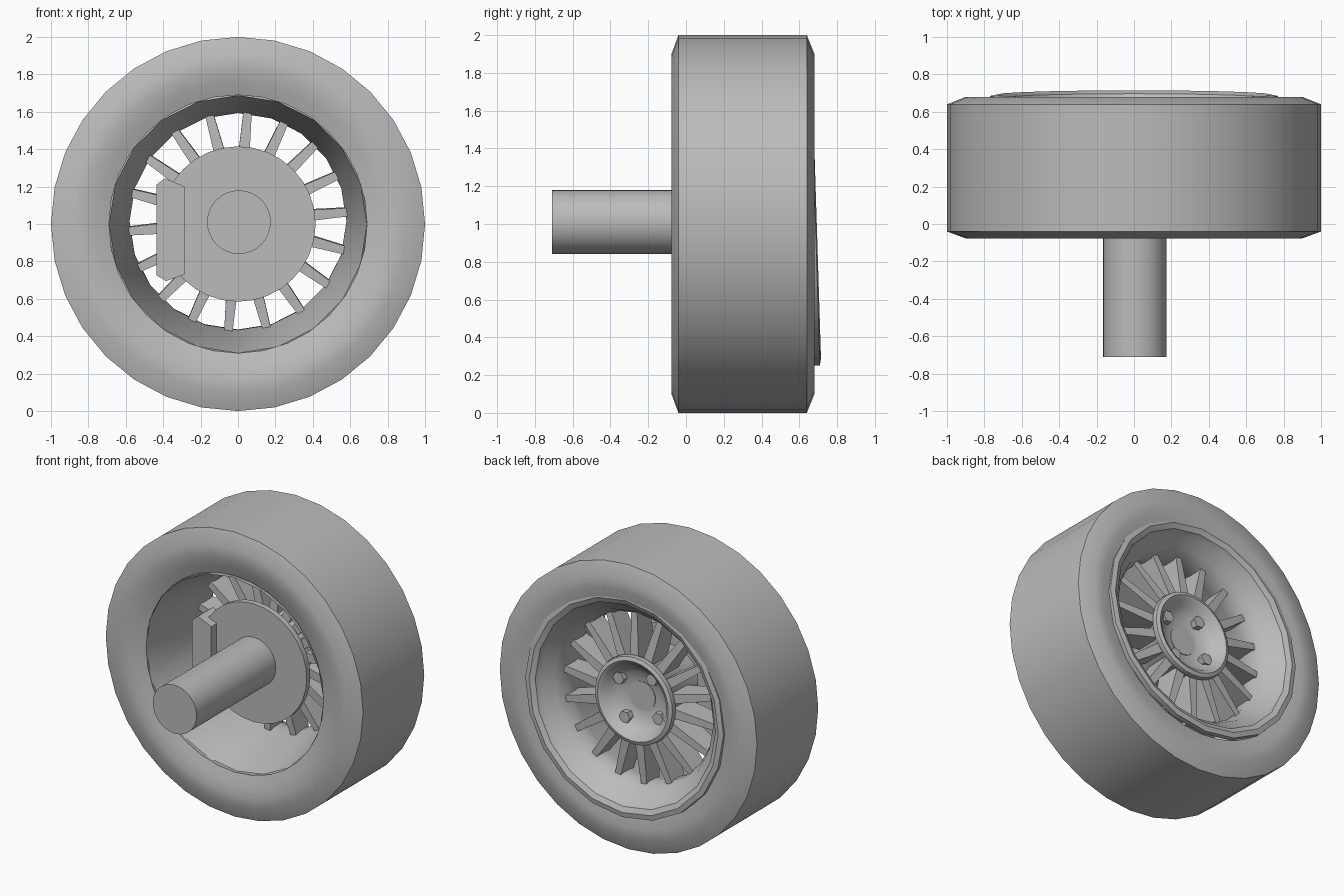
import bpy, bmesh
from math import sin, cos, pi, radians
from mathutils import Matrix, Vector

cube = bpy.data.objects.get("Cube")
if cube:
    bpy.data.objects.remove(cube, do_unlink=True)

grey = bpy.data.materials.new("plain grey")
grey.use_nodes = True
colour = (0.5, 0.5, 0.5, 1)
grey.diffuse_color = colour
grey.node_tree.nodes["Principled BSDF"].inputs["Base Color"].default_value = colour

CENTRE = Matrix.Translation((0, 0, 1))
# The rim leans slightly, its lower edge outwards
LEAN = CENTRE @ Matrix.Rotation(radians(1.8), 4, "X")


def finish(name, bm, matrix=CENTRE, smooth=30):
    bmesh.ops.recalc_face_normals(bm, faces=bm.faces)
    mesh = bpy.data.meshes.new(name)
    bm.to_mesh(mesh)
    bm.free()
    mesh.transform(matrix)
    mesh.materials.append(grey)
    ob = bpy.data.objects.new(name, mesh)
    bpy.context.collection.objects.link(ob)
    if smooth:
        bpy.ops.object.select_all(action="DESELECT")
        ob.select_set(True)
        bpy.context.view_layer.objects.active = ob
        bpy.ops.object.shade_smooth_by_angle(angle=radians(smooth))
    return ob


def lathe(name, profile, sides, matrix=CENTRE, closed=False, smooth=30):
    """Turn (radius, y) points around the y axis."""
    bm = bmesh.new()
    verts = [bm.verts.new((r, y, 0)) for r, y in profile]
    pairs = list(zip(verts, verts[1:]))
    if closed:
        pairs.append((verts[-1], verts[0]))
    edges = [bm.edges.new(p) for p in pairs]
    bmesh.ops.spin(bm, geom=verts + edges, cent=(0, 0, 0), axis=(0, 1, 0),
                   angle=2 * pi, steps=sides, use_merge=True)
    bmesh.ops.remove_doubles(bm, verts=bm.verts, dist=0.0005)
    return finish(name, bm, matrix, smooth)


def prism(bm, outline, y0, y1):
    """Extrude an (x, z) outline along y."""
    face = bm.faces.new([bm.verts.new((x, y0, z)) for x, z in outline])
    ext = bmesh.ops.extrude_face_region(bm, geom=[face])["geom"]
    moved = [v for v in ext if isinstance(v, bmesh.types.BMVert)]
    bmesh.ops.translate(bm, verts=moved, vec=(0, y1 - y0, 0))


# Tyre: flat tread with softly rounded side walls
lathe("tyre", [(0.69, -0.035), (0.76, -0.06), (0.83, -0.077), (0.9, -0.077),
               (1, -0.04), (1, 0.64), (0.9, 0.68), (0.83, 0.68),
               (0.75, 0.665), (0.72, 0.6), (0.71, 0.05)],
      32, closed=True, smooth=35)

# Rim barrel: narrows to the spokes, then flares to the outer lip
lathe("rim_barrel", [(0.69, -0.035), (0.58, 0.42), (0.58, 0.5), (0.62, 0.58),
                     (0.68, 0.635), (0.70, 0.675), (0.735, 0.692),
                     (0.77, 0.685), (0.77, 0.65)], 20, LEAN, smooth=32)

# Spokes: tapering bars
bm = bmesh.new()
for i in range(18):
    turn = Matrix.Rotation(radians(5 + 20 * i), 4, "Y")
    ends = []
    for r, half, y0, y1 in ((0.25, 0.034, 0.36, 0.55), (0.6, 0.022, 0.38, 0.52)):
        ends.append([bm.verts.new(turn @ Vector(p)) for p in
                     ((-half, y0, r), (half, y0, r), (half, y1, r), (-half, y1, r))])
    a, b = ends
    bm.faces.new(a)
    bm.faces.new(b)
    for j in range(4):
        k = (j + 1) % 4
        bm.faces.new((a[j], a[k], b[k], b[j]))
finish("spokes", bm, LEAN, 0)

# Hub: rounded edge around a dish
lathe("hub", [(0, 0.2), (0.28, 0.2), (0.28, 0.52), (0.305, 0.55), (0.3, 0.58),
              (0.275, 0.59), (0.25, 0.575), (0.22, 0.53), (0.17, 0.495),
              (0.1, 0.48), (0, 0.48)], 32, LEAN, smooth=50)
lathe("hub_cap", [(0.1, 0.47), (0.1, 0.485), (0, 0.485)], 24, LEAN)

# Wheel nuts in the dish
bm = bmesh.new()
for i in range(4):
    a = radians(33 + 90 * i)
    x, z = 0.185 * cos(a), 0.185 * sin(a)
    prism(bm, [(x + 0.042 * cos(pi * k / 3), z + 0.042 * sin(pi * k / 3))
               for k in range(6)], 0.47, 0.535)
finish("wheel_nuts", bm, LEAN, 0)

# Brake disc, caliper and axle
lathe("brake_disc", [(0, 0.17), (0.415, 0.17), (0.415, 0.21), (0, 0.21)], 32)
bm = bmesh.new()
prism(bm, [(-0.435, 0.21), (-0.39, 0.245), (-0.285, 0.2),
           (-0.285, -0.27), (-0.385, -0.305), (-0.435, -0.275)], 0.11, 0.28)
finish("brake_caliper", bm, smooth=0)
lathe("axle", [(0, -0.71), (0.17, -0.71), (0.17, 0.18), (0, 0.18)], 32,
      Matrix.Translation((0.005, 0, 1.01)))
